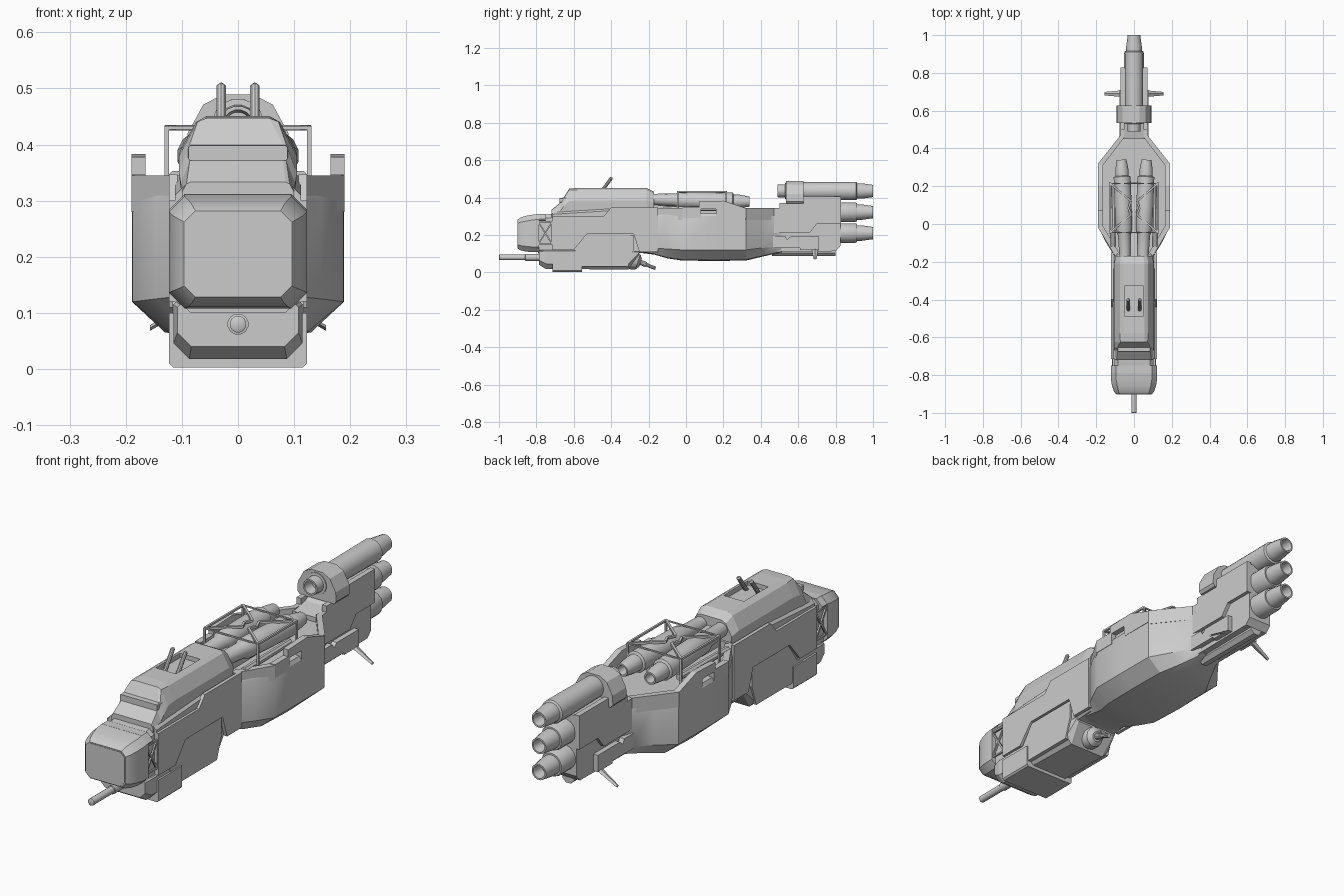
import bpy, bmesh, math
from mathutils import Vector


def finish(name, bm, smooth=None):
    bmesh.ops.recalc_face_normals(bm, faces=bm.faces)
    me = bpy.data.meshes.new(name)
    bm.to_mesh(me)
    bm.free()
    ob = bpy.data.objects.new(name, me)
    bpy.context.collection.objects.link(ob)
    if smooth:
        bpy.ops.object.select_all(action='DESELECT')
        bpy.context.view_layer.objects.active = ob
        ob.select_set(True)
        bpy.ops.object.shade_smooth_by_angle(angle=math.radians(smooth))
    return ob


def skin(name, rings, smooth=None):
    """Closed solid through equal-length rings of points."""
    bm = bmesh.new()
    rows = [[bm.verts.new(p) for p in r] for r in rings]
    n = len(rows[0])
    for a, b in zip(rows, rows[1:]):
        for i in range(n):
            bm.faces.new((a[i], a[(i + 1) % n], b[(i + 1) % n], b[i]))
    bm.faces.new(rows[0])
    bm.faces.new(rows[-1])
    return finish(name, bm, smooth)


def hull(name, sections, smooth=None):
    """Sections are (y, half profile of (x, z) from bottom to top), mirrored in x."""
    return skin(name, [[(x, y, z) for x, z in h] + [(-x, y, z) for x, z in reversed(h)]
                       for y, h in sections], smooth)


def octa(w, z0, z1, c, d=None):
    d = c if d is None else d
    return [(w - c, z0), (w, z0 + c), (w, z1 - d), (w - d, z1)]


def plates(name, outline, x0, x1):
    """Side plate from a (y, z) outline, one on each side."""
    for side, s in (("left", -1), ("right", 1)):
        skin(f"{name}_{side}", [[(s * x, y, z) for y, z in outline] for x in (x0, x1)])


def lathe(name, steps, start, end, n=16):
    """Steps are (distance along axis, radius)."""
    start, d = Vector(start), (Vector(end) - Vector(start)).normalized()
    q = d.to_track_quat('Z', 'Y')
    rings = [[start + d * t + q @ Vector((r * math.cos(a), r * math.sin(a), 0))
              for a in (math.tau * (i + .5) / n for i in range(n))] for t, r in steps]
    return skin(name, rings, 35)


def bar(name, a, b, r=.006, n=4):
    return lathe(name, [(0, r), ((Vector(b) - Vector(a)).length, r)], a, b, n)


# Nose cab with flat front panel
hull("nose_cab", [(-.90, octa(.096, .128, .282, .02)), (-.885, octa(.107, .118, .293, .025)),
                  (-.855, octa(.117, .111, .302, .028)), (-.82, octa(.123, .108, .308, .028)),
                  (-.785, octa(.123, .108, .312, .028))], 25)
hull("nose_panel", [(-.898, octa(.092, .132, .278, .02)), (-.902, octa(.092, .132, .278, .02))])
hull("nose_roof_lip", [(-.79, octa(.122, .27, .312, .01, .028)), (-.75, octa(.122, .27, .312, .01, .028))])
hull("nose_neck", [(-.79, octa(.104, .10, .305, .02)), (-.69, octa(.104, .10, .315, .02))])

# Open cross bracing beside the neck
for s in (-1, 1):
    c = [(s * .114, y, z) for y, z in ((-.79, .15), (-.715, .15), (-.715, .27), (-.79, .27))]
    for i in range(4):
        bar("brace_frame", c[i], c[(i + 1) % 4], .005)
    bar("brace_diagonal", c[0], c[2], .005)
    bar("brace_diagonal", c[1], c[3], .005)

# Forward fuselage and raised canopy
hull("forward_body", [(-.715, octa(.112, .09, .33, .01, .02)), (-.40, octa(.112, .09, .345, .01, .015)),
                      (-.16, octa(.105, .11, .345, .01, .015))])
canopy = hull("canopy", [
    (-.72, [(.10, .29), (.10, .315), (.092, .33), (.085, .333)]),
    (-.67, [(.10, .30), (.102, .33), (.086, .372), (.08, .375)]),
    (-.655, [(.10, .30), (.105, .35), (.088, .395), (.082, .398)]),
    (-.625, [(.10, .30), (.105, .38), (.072, .441), (.056, .447)]),
    (-.58, [(.10, .30), (.105, .385), (.075, .44), (.056, .451)]),
    (-.21, [(.10, .30), (.105, .385), (.075, .44), (.056, .451)]),
    (-.17, [(.09, .30), (.098, .37), (.07, .42), (.05, .43)])])
hull("windscreen_brow", [(-.676, octa(.088, .372, .398, .003)), (-.64, octa(.09, .372, .40, .003))])

# Roof recess holding two tilted antenna rods
cutter = hull("recess_cutter", [(-.49, octa(.048, .432, .5, .001)), (-.325, octa(.048, .432, .5, .001))])
cutter.hide_render = True
cutter.hide_set(True)
cut = canopy.modifiers.new("recess", 'BOOLEAN')
cut.operation, cut.object, cut.solver = 'DIFFERENCE', cutter, 'EXACT'
for s in (-1, 1):
    lathe("antenna_rod", [(0, .009), (.094, .009), (.1, .004)], (s * .03, -.455, .427), (s * .03, -.393, .513), 10)

# Forward armour plates
plates("forward_plate", [(-.715, .12), (-.60, .12), (-.53, .205), (-.28, .205), (-.25, .11), (-.15, .11),
                         (-.15, .347), (-.40, .347), (-.44, .30), (-.715, .30)], .108, .123)
plates("lower_plate", [(-.63, .115), (-.59, .115), (-.53, .2), (-.28, .2), (-.28, .12), (-.31, .03), (-.56, .03),
                       (-.56, .10), (-.63, .10)], .09, .117)

# Chin block, wrap-around skid band and nose gun
hull("chin", [(-.785, octa(.108, .04, .115, .025, .005)), (-.75, octa(.115, .018, .12, .028, .005)),
              (-.55, octa(.115, .017, .12, .028, .005)), (-.31, octa(.112, .014, .12, .028, .005)),
              (-.25, octa(.105, .095, .13, .01, .005))])
hull("skid_band", [(y, [(.116, .003), (.123, .01), (.123, .10), (.09, .10)]) for y in (-.715, -.555)])
lathe("nose_gun", [(0, .012), (.002, .015), (.14, .015), (.141, .019), (.25, .019)],
      (0, -1, .08), (0, 0, .08), 12)

# Ventral turret
lathe("turret_ball", [(0, .05), (.02, .05), (.045, .042), (.06, .022)], (0, -.30, .07), (0, -.22, .045), 14)
lathe("turret_barrel", [(0, .014), (.05, .014), (.051, .01), (.105, .009)], (0, -.26, .06), (0, -.165, .022), 10)

# Wide middle hull with faceted belly
mid = lambda y, w, zb, zc, xb: (y, [(xb * .6, zb), (xb, zb + .004), (w, zc), (w, .30), (w - .008, .315)])
hull("middle_hull", [mid(-.25, .10, .105, .125, .085), mid(-.17, .104, .095, .13, .088),
                     mid(-.10, .147, .075, .125, .10), mid(-.02, .188, .063, .12, .125),
                     mid(.15, .189, .061, .12, .13), mid(.32, .188, .063, .12, .125),
                     mid(.40, .125, .082, .13, .085), mid(.47, .072, .098, .135, .055),
                     mid(.51, .06, .107, .13, .05)], 28)
plates("hull_rim", [(-.02, .29), (.08, .29), (.08, .34), (.16, .34), (.16, .29), (.32, .29), (.32, .343),
                    (.20, .383), (.07, .378), (.07, .348), (-.02, .348)], .165, .19)
for s in (-1, 1):
    for nm, pts in (("front", ((.10, -.17), (.19, -.02), (.165, -.01), (.08, -.15))),
                    ("rear", ((.19, .32), (.07, .472), (.05, .46), (.165, .31)))):
        skin("rim_" + nm, [[(s * x, y, z) for x, y in pts] for z in (.28, .345)])

# Twin dorsal tubes with open rear ends
for s in (-1, 1):
    lathe("dorsal_tube", [(0, .03), (.11, .034), (.14, .044), (.26, .046), (.42, .046), (.425, .036),
                          (.455, .036), (.51, .027), (.51, .02), (.46, .016)],
          (s * .048, -.17, .39), (s * .066, .34, .378), 14)
    bar("deck_pipe", (s * .112, -.12, .34), (s * .105, .2, .34), .014, 8)
hull("dorsal_spine", [(-.17, octa(.04, .30, .39, .005)), (.22, octa(.035, .30, .355, .005))])

# Truss frame over the tubes
for s in (-1, 1):
    for y in (-.045, .215):
        bar("truss_post", (s * .127, y, .31), (s * .127, y, .432))
        bar("truss_diagonal", (s * .127, y, .43), (s * .015, .085 + math.copysign(.035, y - .085), .43), .007)
    bar("truss_rail", (s * .127, -.045, .43), (s * .127, .215, .43))
    for e in (-1, 1):
        bar("truss_centre", (s * .015, .085 + e * .035, .43), (s * .03, .085, .43), .007)
    bar("truss_cross", (-.127, .085 + s * .13, .43), (.127, .085 + s * .13, .43), .004)

# Tail block, armour and lower pads
tail = [(.45, .11), (.80, .113), (.825, .14), (.825, .40), (.60, .40), (.53, .35), (.45, .335)]
skin("tail_block", [[(x, y, z) for y, z in tail] for x in (-.056, .056)])
plates("tail_plate", [(.46, .21), (.66, .21), (.70, .26), (.828, .26), (.828, .405), (.60, .405), (.54, .37),
                      (.50, .37), (.50, .343), (.46, .343)], .05, .072)
plates("tail_pad", [(.465, .13), (.61, .13), (.61, .12), (.71, .12), (.71, .192), (.56, .192), (.54, .175),
                    (.53, .195), (.465, .195)], .05, .078)
bar("tail_keel", (0, .46, .115), (0, .80, .115), .03, 8)

# Three stacked engines; the top one has an intake and collar
for i, z in enumerate((.435, .322, .21)):
    body = [(.34, .045), (.42, .049)] if i else [(.08, .02), (0, .027), (0, .034), (.04, .036), (.041, .047), (.42, .05)]
    nozzle = [(.425, .042), (.45, .042), (.505, .034), (.51, .034), (.51, .027), (.46, .02)]
    lathe("engine", body + nozzle, (0, .49, z), (0, 1, z), 16)
    if i:
        lathe("engine_collar", [(0, .053), (.085, .053), (.095, .049)], (0, .82, z), (0, 1, z), 16)
hull("engine_arch", [(y, [(.082, .368), (.092, .38), (.09, .42), (.062, .471), (.028, .489)])
                     for y in (.535, .628)])

# Splayed tail fins
for s in (-1, 1):
    skin("tail_fin", [[(s * x, .69 + dy, z + dz) for dy, dz in ((-w, 0), (0, .005), (w, 0), (0, -.005))]
                      for x, z, w in ((.06, .13, .018), (.157, .073, .009))])
